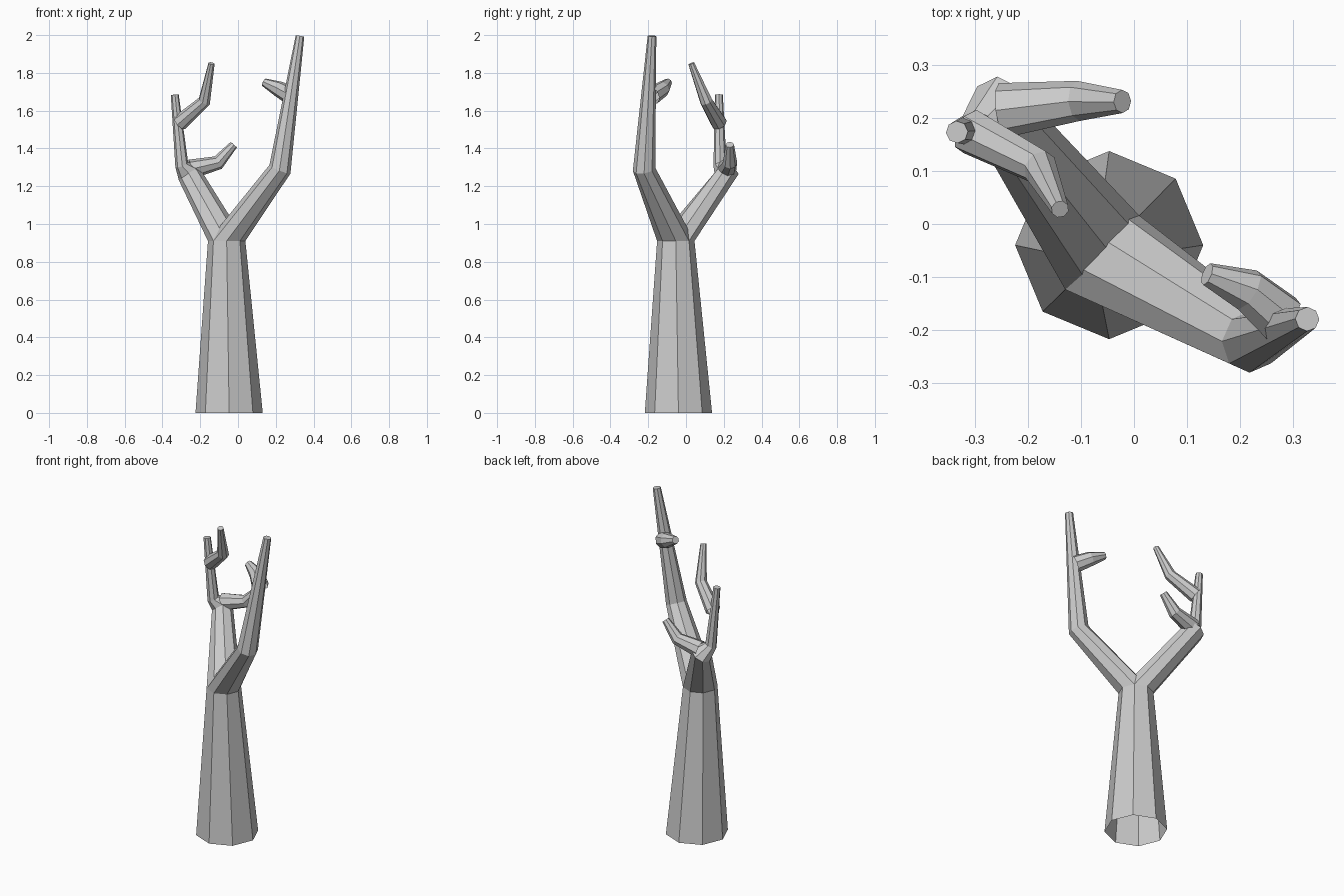
import bpy
from math import cos, sin, tau
from mathutils import Vector

if "Cube" in bpy.data.objects:
    bpy.data.objects.remove(bpy.data.objects["Cube"])


def tube(name, stations, sides=8, level=(), cap=True):
    """Flat-sided tapering tube; stations are (x, y, z, radius), level rings stay horizontal."""
    pts = [Vector(s[:3]) for s in stations]
    verts, faces = [], []
    u = Vector((0, 1, 0))
    last = len(pts) - 1
    for i, p in enumerate(pts):
        n = Vector((0, 0, 0))
        if i > 0:
            n += (p - pts[i - 1]).normalized()
        if i < last:
            n += (pts[i + 1] - p).normalized()
        n.normalize()
        if i in level:
            n = Vector((0, 0, 1))
        u = (u - n * u.dot(n)).normalized()
        v = n.cross(u)
        for k in range(sides):
            a = tau * k / sides
            verts.append(p + (u * cos(a) + v * sin(a)) * stations[i][3])
    for i in range(last):
        for k in range(sides):
            a, b = i * sides + k, i * sides + (k + 1) % sides
            faces.append((a, b, b + sides, a + sides))
    if cap:
        faces.append(tuple(range(last * sides, (last + 1) * sides)))
    mesh = bpy.data.meshes.new(name)
    mesh.from_pydata(verts, [], faces)
    obj = bpy.data.objects.new(name, mesh)
    bpy.context.collection.objects.link(obj)
    return obj


# Trunk, open underneath; its top ring is shared by both limbs
fork = (-0.06, -0.054, 0.91, 0.099)
tube("trunk", [(-0.047, -0.04, 0, 0.178), fork], level=(0, 1), cap=False)

# Main limbs forking from the trunk
tube("right_limb", [fork, (0.222, -0.222, 1.29, 0.06),
                    (0.328, -0.18, 1.995, 0.023)], level=(0,))
tube("left_limb", [fork, (-0.26, 0.215, 1.267, 0.064), (-0.298, 0.18, 1.315, 0.036),
                   (-0.335, 0.174, 1.685, 0.021)], level=(0,))

# Short twigs, thick at the root and bent halfway
twigs = {
    "right_twig": [(0.28, -0.18, 1.68, 0.05), (0.215, -0.125, 1.715, 0.042),
                   (0.138, -0.095, 1.75, 0.022)],
    "left_upper_twig": [(-0.31, 0.175, 1.535, 0.044), (-0.178, 0.107, 1.65, 0.034),
                        (-0.14, 0.028, 1.85, 0.017)],
    "left_lower_twig": [(-0.25, 0.215, 1.29, 0.052), (-0.105, 0.233, 1.325, 0.038),
                        (-0.022, 0.232, 1.42, 0.022)],
}
for name, stations in twigs.items():
    tube(name, stations, sides=8)
